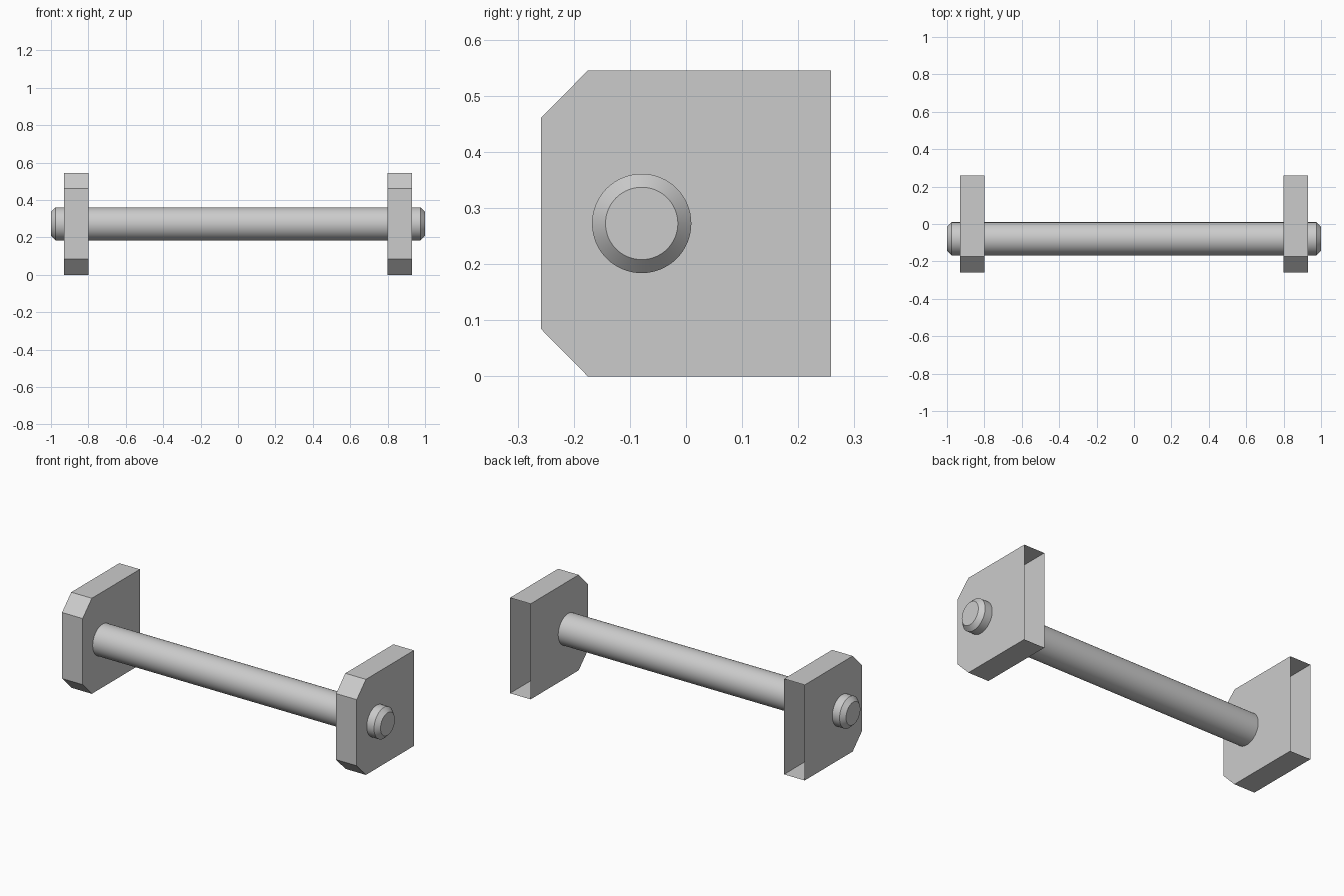
import bpy, bmesh, math
from mathutils import Matrix

if "Cube" in bpy.data.objects:
    bpy.data.objects.remove(bpy.data.objects["Cube"])


def finish(name, bm):
    bmesh.ops.recalc_face_normals(bm, faces=bm.faces)
    mesh = bpy.data.meshes.new(name)
    bm.to_mesh(mesh)
    bm.free()
    obj = bpy.data.objects.new(name, mesh)
    bpy.context.collection.objects.link(obj)
    return obj


# Hollow end brackets: chamfered front corners, open at the back
PROFILE = [(0.258, 0), (-0.175, 0), (-0.258, 0.084), (-0.258, 0.461),
           (-0.175, 0.545), (0.258, 0.545)]


def bracket(name, side):
    bm = bmesh.new()
    inner, outer = [[bm.verts.new((side * x, y, z)) for y, z in PROFILE]
                    for x in (0.80, 0.93)]
    bm.faces.new(inner)
    bm.faces.new(outer[::-1])
    for i in range(len(PROFILE) - 1):
        bm.faces.new((inner[i], outer[i], outer[i + 1], inner[i + 1]))
    return finish(name, bm)


bracket("left_bracket", -1)
bracket("right_bracket", 1)

# Rod running through both brackets, with bevelled ends
R, BEVEL = 0.0885, 0.024
bm = bmesh.new()
bmesh.ops.create_cone(bm, cap_ends=True, segments=64, radius1=R, radius2=R, depth=2,
                      matrix=Matrix.Translation((0, -0.079, 0.2725))
                      @ Matrix.Rotation(math.pi / 2, 4, 'Y'))
rims = [e for e in bm.edges if abs(e.verts[0].co.x - e.verts[1].co.x) < 0.01]
bmesh.ops.bevel(bm, geom=rims, offset=BEVEL, segments=1, affect='EDGES')
rod = finish("rod", bm)
bpy.context.view_layer.objects.active = rod
rod.select_set(True)
bpy.ops.object.shade_smooth_by_angle(angle=math.radians(30))
